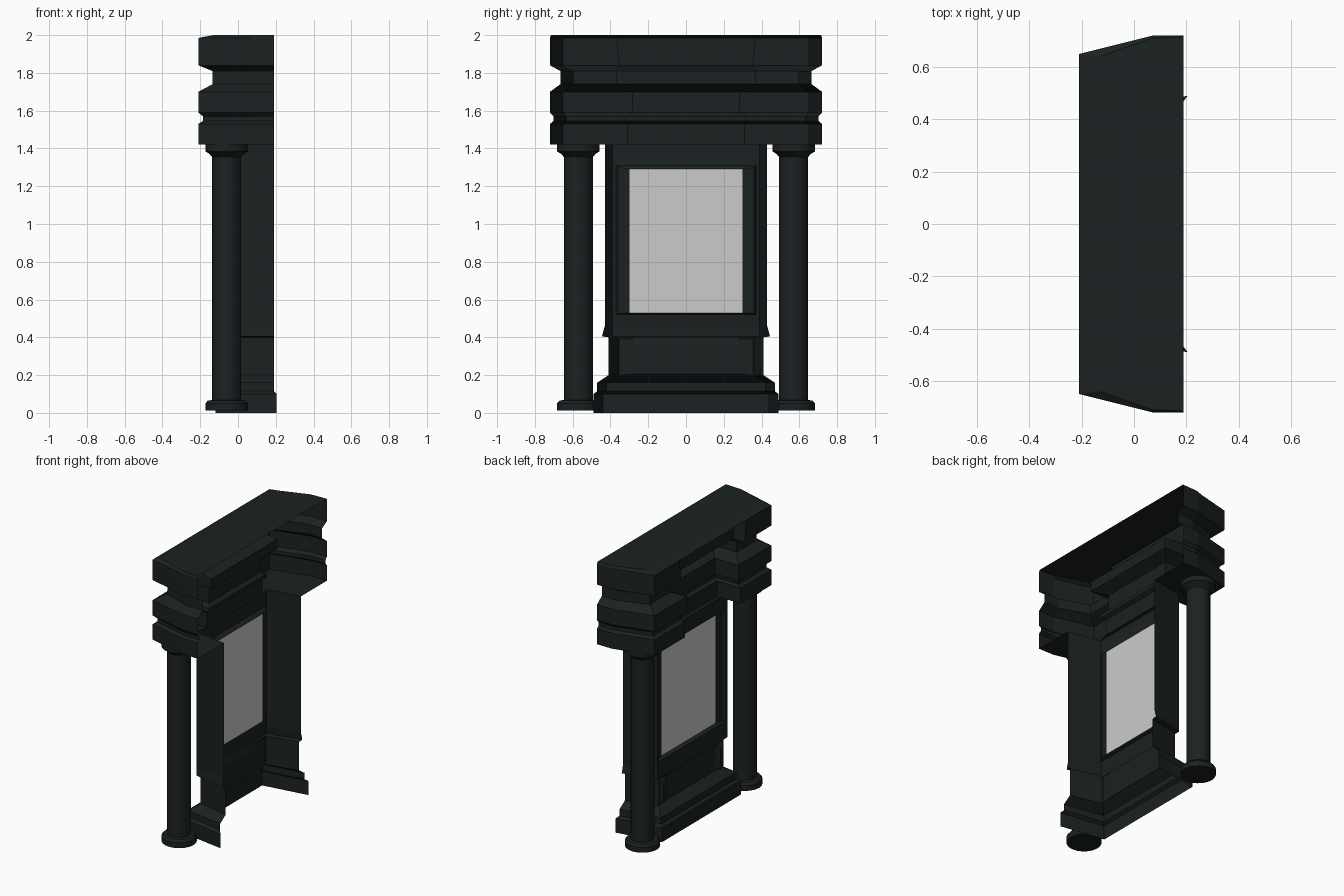
import bpy, bmesh, math

if "Cube" in bpy.data.objects:
    bpy.data.objects.remove(bpy.data.objects["Cube"])

dark = bpy.data.materials.new("dark_stone")
dark.diffuse_color = (0.011, 0.015, 0.015, 1)
dark.use_nodes = True
dark.node_tree.nodes["Principled BSDF"].inputs["Base Color"].default_value = dark.diffuse_color


def finish(name, bm, mat=dark, smooth=False):
    bmesh.ops.recalc_face_normals(bm, faces=bm.faces)
    me = bpy.data.meshes.new(name)
    bm.to_mesh(me)
    bm.free()
    ob = bpy.data.objects.new(name, me)
    bpy.context.collection.objects.link(ob)
    if mat:
        me.materials.append(mat)
    if smooth:
        bpy.context.view_layer.objects.active = ob
        ob.select_set(True)
        bpy.ops.object.shade_smooth_by_angle(angle=math.radians(35))
        ob.select_set(False)
    return ob


def loft(bm, paths, closed=False, skip=(), cap_start=False, cap_end=False):
    """Join successive point paths with quads; skip holds (level, segment)."""
    rows = [[bm.verts.new(p) for p in path] for path in paths]
    n = len(rows[0])
    for k in range(len(rows) - 1):
        a, b = rows[k], rows[k + 1]
        for i in range(n if closed else n - 1):
            j = (i + 1) % n
            if (k, i) not in skip:
                bm.faces.new((a[i], a[j], b[j], b[i]))
    if cap_start:
        bm.faces.new(rows[0])
    if cap_end:
        bm.faces.new(rows[-1])


def mirrored(half, z):
    """Half plan from the back of the +y side, completed on the -y side."""
    return [(x, y, z) for x, y in half] + [(x, -y, z) for x, y in reversed(half)]


# Entablature: one moulding carried around the two projecting ends
def ent_half(o, bay, recess):
    s = 0.72 + o * 0.73
    return [(0.19, s), (0.07, s), (-0.21 - o, s - 0.07),
            (-0.21 - o, bay), (recess, bay)]


moulding = [(1.42, 0, 0.31), (1.53, 0, 0.31), (1.545, -0.025, 0.325),
            (1.57, -0.025, 0.32), (1.59, 0, 0.285), (1.70, 0, 0.285),
            (1.74, -0.075, 0.37), (1.81, -0.075, 0.37)]
levels = [mirrored(ent_half(o, b, -o - 0.025), z) for z, o, b in moulding]
levels += [mirrored(ent_half(0, 0.355, -0.12), 1.84),
           mirrored(ent_half(0, 0.37, -0.12), 1.985)]
bm = bmesh.new()
loft(bm, levels)
finish("entablature", bm)

# Soffits over the columns and over the window, left open above the body
for side in (-1, 1):
    bm = bmesh.new()
    half = ent_half(0, 0.31, -0.025) + [(-0.05, 0.39), (0.19, 0.43)]
    bm.faces.new([bm.verts.new((x, y * side, 1.42)) for x, y in half])
    finish("column_soffit", bm)
bm = bmesh.new()
bm.faces.new([bm.verts.new(p) for p in mirrored([(-0.025, 0.31), (-0.05, 0.39)], 1.42)])
finish("window_soffit", bm)

# Top slab cover, slightly pitched at the front edge
bm = bmesh.new()
loft(bm, [mirrored([(0.19, 0.72), (0.07, 0.72), (-0.21, 0.65)], 1.985),
          mirrored([(0.19, 0.715), (0.07, 0.71), (-0.13, 0.64)], 2.0)], cap_end=True)
finish("top_cover", bm)

# Central body: splayed sides, open at the back
#        z     front x  front y  back y  back x
body = [(0.00, -0.12, 0.44, 0.490, 0.205),
        (0.10, -0.12, 0.44, 0.490, 0.205),
        (0.115, -0.10, 0.42, 0.470, 0.19),
        (0.16, -0.10, 0.42, 0.470, 0.19),
        (0.20, -0.04, 0.36, 0.410, 0.19),
        (0.40, -0.04, 0.36, 0.410, 0.19),
        (0.405, -0.05, 0.39, 0.445, 0.19),
        (0.46, -0.05, 0.39, 0.430, 0.19),
        (1.37, -0.05, 0.39, 0.430, 0.19),
        (1.42, -0.05, 0.39, 0.430, 0.19)]
bm = bmesh.new()
loft(bm, [mirrored([(xb, yb), (xf, yf)], z) for z, xf, yf, yb, xb in body],
     skip={(4, 1), (7, 1)})
finish("central_body", bm)


def rect(x, y, z0, z1):
    return [(x, -y, z0), (x, y, z0), (x, y, z1), (x, -y, z1)]


# Window frame with stepped reveal
bm = bmesh.new()
loft(bm, [rect(-0.05, 0.39, 0.46, 1.37), rect(-0.045, 0.37, 0.52, 1.31),
          rect(-0.03, 0.36, 0.525, 1.30), rect(-0.02, 0.30, 0.53, 1.29)], closed=True)
finish("window_frame", bm)

# Grey panel
bm = bmesh.new()
bm.faces.new([bm.verts.new(p) for p in rect(-0.02, 0.30, 0.53, 1.29)])
finish("window_panel", bm, None)

# Plinth front with shallow panel
bm = bmesh.new()
loft(bm, [rect(-0.04, 0.36, 0.20, 0.40), rect(-0.03, 0.28, 0.205, 0.365)],
     closed=True, cap_end=True)
finish("plinth_front", bm)

# Faceted strips flanking the plinth panel
for side in (-1, 1):
    bm = bmesh.new()
    loft(bm, [rect(-0.035, 0.04, 0.205, 0.395), rect(-0.055, 0.012, 0.235, 0.36)],
         closed=True, cap_end=True)
    bmesh.ops.translate(bm, verts=bm.verts, vec=(0, 0.32 * side, 0))
    finish("plinth_strip", bm)

# Free-standing columns
profile = [(0.113, 0.012), (0.113, 0.05), (0.10, 0.065), (0.077, 0.068),
           (0.077, 1.355), (0.09, 1.37), (0.113, 1.385), (0.113, 1.42)]
N = 20
for side in (-1, 1):
    bm = bmesh.new()
    rings = [[(-0.06 + r * math.cos(2 * math.pi * i / N),
               0.57 * side + r * math.sin(2 * math.pi * i / N), z)
              for i in range(N)] for r, z in profile]
    loft(bm, rings, closed=True, cap_start=True)
    finish("column", bm, smooth=True)
